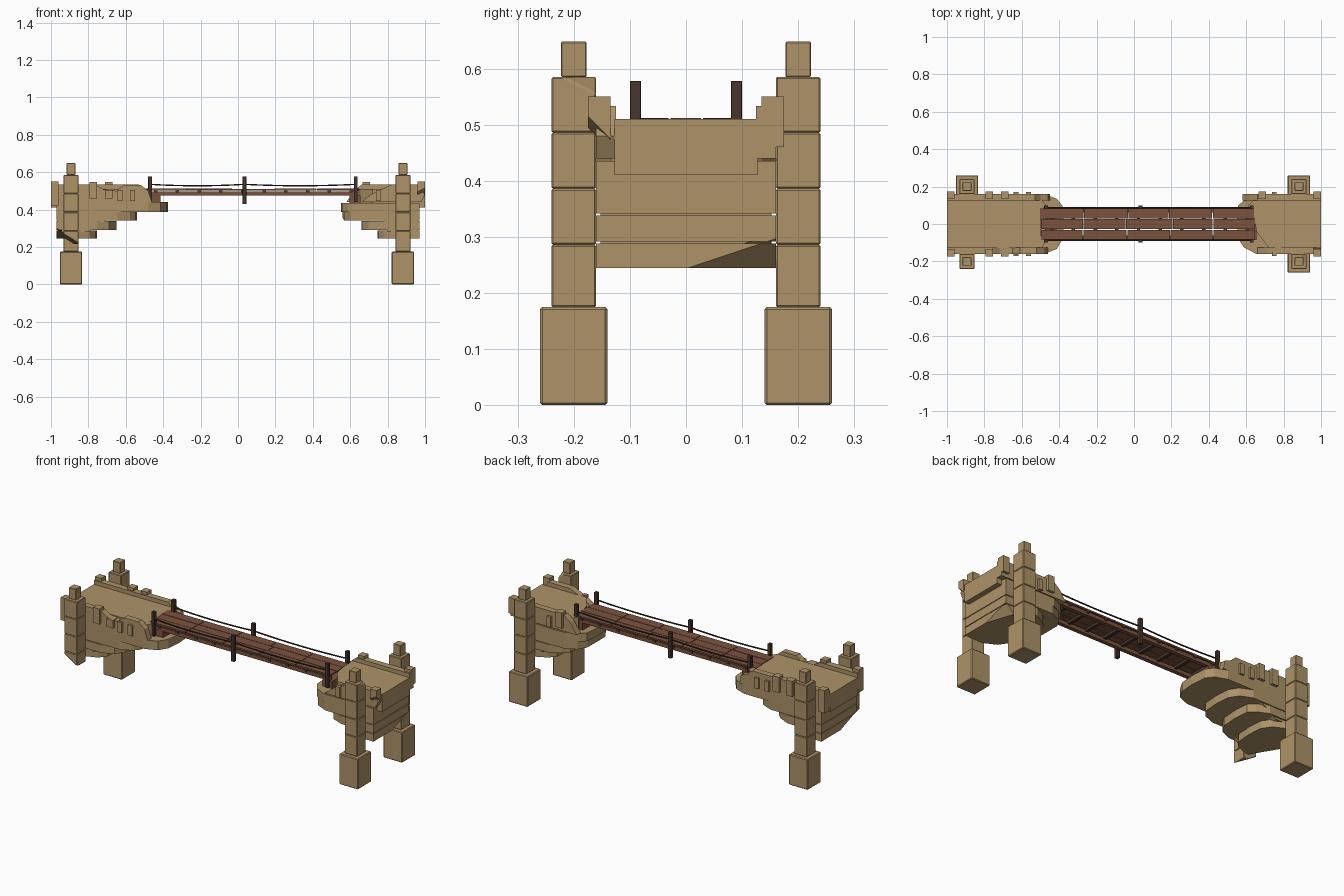
import bpy, bmesh, random
from mathutils import Vector

if "Cube" in bpy.data.objects:
    bpy.data.objects.remove(bpy.data.objects["Cube"])

random.seed(4)


def material(name, c):
    m = bpy.data.materials.new(name)
    m.diffuse_color = (*c, 1)
    m.use_nodes = True
    m.node_tree.nodes["Principled BSDF"].inputs["Base Color"].default_value = m.diffuse_color
    return m


STONE = material("sandstone", (0.42, 0.29, 0.14))
WOOD = material("plank_wood", (0.20, 0.085, 0.047))
DARK = material("dark_wood", (0.065, 0.035, 0.026))
ROPE = material("rope", (0.03, 0.022, 0.018))


def finish(name, bm, mat, bevel=0):
    bmesh.ops.recalc_face_normals(bm, faces=bm.faces)
    me = bpy.data.meshes.new(name)
    bm.to_mesh(me)
    bm.free()
    ob = bpy.data.objects.new(name, me)
    bpy.context.collection.objects.link(ob)
    me.materials.append(mat)
    if bevel:
        b = ob.modifiers.new("worn_edges", 'BEVEL')
        b.width, b.segments = bevel, 1
    return ob


def prism(name, pts, a, b, axis, mat, bevel=0):
    """Extrude an outline along z (xy outline) or y (xz outline)."""
    bm = bmesh.new()
    co = (lambda p, t: (p[0], p[1], t)) if axis == 'z' else (lambda p, t: (p[0], t, p[1]))
    f = bm.faces.new([bm.verts.new(co(p, a)) for p in pts])
    ext = bmesh.ops.extrude_face_region(bm, geom=[f])
    d = Vector((0, 0, b - a)) if axis == 'z' else Vector((0, b - a, 0))
    bmesh.ops.translate(bm, vec=d, verts=[v for v in ext['geom'] if isinstance(v, bmesh.types.BMVert)])
    return finish(name, bm, mat, bevel)


def box(name, x, y, z, mat, bevel=0):
    x = sorted(x)
    y = sorted(y)
    return prism(name, [(x[0], y[0]), (x[1], y[0]), (x[1], y[1]), (x[0], y[1])], z[0], z[1], 'z', mat, bevel)


def chip(ob, point, normal):
    """Break off the material on the normal side of a plane."""
    bm = bmesh.new()
    bm.from_mesh(ob.data)
    r = bmesh.ops.bisect_plane(bm, geom=bm.verts[:] + bm.edges[:] + bm.faces[:], plane_co=point,
                               plane_no=normal, clear_outer=True)
    edges = [e for e in r['geom_cut'] if isinstance(e, bmesh.types.BMEdge)]
    bmesh.ops.holes_fill(bm, edges=edges)
    bm.to_mesh(ob.data)
    bm.free()


def layer(name, s, xin, z0, z1, c, xout=0.97, w=0.16):
    """Stone course whose inner end is broken into a faceted point."""
    j = lambda: random.uniform(-0.012, 0.012)
    pts = [(xout, -w), (xout, w), (xin + 1.5 * c, w), (xin + 0.55 * c, w - 0.03 + j() / 2),
           (xin + 0.1 * c, w * 0.55 + j()), (xin, j()), (xin + 0.1 * c, -w * 0.55 + j()),
           (xin + 0.55 * c, -w + 0.03 + j() / 2), (xin + 1.5 * c, -w)]
    return prism(name, [(s * x, y) for x, y in pts], z0, z1, 'z', STONE)


# stepped masonry courses of the two bridge heads
courses = {-1: [(0.755, 0.245, 0.288), (0.65, 0.292, 0.338), (0.54, 0.342, 0.388), (0.375, 0.388, 0.44)],
           1: [(0.745, 0.245, 0.288), (0.66, 0.292, 0.338), (0.56, 0.342, 0.388), (0.55, 0.388, 0.435)]}
for s, rows in courses.items():
    side = "left" if s < 0 else "right"
    for i, (xin, z0, z1) in enumerate(rows):
        ob = layer(f"{side}_course_{i}", s, xin, z0, z1, 0.07)
        if s < 0:
            chip(ob, (-0.97, -0.16, 0.30), (-0.5, -0.3, -0.8))
        else:
            chip(ob, (0.97, 0.16, 0.297), (0.75, 0.25, -0.75))
            chip(ob, (0.55, 0, 0.37), (-0.75, 0, -0.5)) if i == 2 else None
    # recessed core closing the mortar gaps
    core = prism(f"{side}_core", [(s * 0.962, 0.28), (s * 0.962, 0.43), (s * (rows[3][0] + 0.2), 0.43), (s * 0.8, 0.28)],
                 -0.152, 0.152, 'y', STONE)
    chip(core, (s * 0.96, -s * -0.15, 0.305), (s * 0.6, s * 0.3, -0.75))

# walkway slabs
prism("left_walkway", [(-1, -0.127), (-0.49, -0.127), (-0.47, -0.09), (-0.5, -0.06), (-0.5, 0.07), (-0.47, 0.1),
                       (-0.49, 0.127), (-1, 0.127)], 0.41, 0.51, 'z', STONE)
prism("right_walkway", [(1, -0.127), (0.72, -0.127), (0.655, -0.04), (0.64, 0.05), (0.61, 0.1), (0.64, 0.127),
                        (1, 0.127)], 0.41, 0.51, 'z', STONE)

# low parapets, the front ones crumbled
walls = {"left_back": [(-1, 0.44), (-1, 0.533), (-0.53, 0.533), (-0.5, 0.505), (-0.46, 0.49), (-0.45, 0.44)],
         "left_front": [(-1, 0.44), (-1, 0.533), (-0.76, 0.533), (-0.72, 0.508), (-0.65, 0.5), (-0.61, 0.532),
                        (-0.52, 0.532), (-0.48, 0.5), (-0.46, 0.44)],
         "right_back": [(1, 0.44), (1, 0.533), (0.66, 0.533), (0.62, 0.5), (0.58, 0.44)],
         "right_front": [(0.98, 0.44), (1, 0.48), (0.96, 0.533), (0.82, 0.533), (0.77, 0.51), (0.71, 0.48), (0.66, 0.44)]}
for n, pts in walls.items():
    y = (0.125, 0.16) if "back" in n else (-0.16, -0.125)
    prism(n + "_parapet", pts, y[0], y[1], 'y', STONE)

# merlons and small corbel stones along the parapets
for s in (-1, 1):
    for t in (-1, 1):
        n = ("left" if s < 0 else "right") + ("_front" if t < 0 else "_back")
        y = (t * 0.135, t * 0.175)
        end = box(n + "_end_merlon", (s * 0.96, s), y, (0.42 if s < 0 else 0.46, 0.55), STONE)
        if s > 0 and t < 0:
            chip(end, (1, -0.15, 0.49), (0.3, -0.6, -0.6))
        for x in ((0.775, 0.69) if s < 0 else (0.685,)):
            if s > 0 and t < 0:
                continue
            box(n + "_merlon", (s * (x - 0.02), s * (x + 0.02)), y, (0.46, 0.548 if t > 0 or x > 0.7 else 0.505), STONE)
        for x in ((0.63, 0.565) if s < 0 else (0.75,)):
            box(n + "_corbel", (s * (x - 0.013), s * (x + 0.013)), (t * 0.15, t * 0.172), (0.445, 0.505), STONE)

# four corner pillars of stacked blocks on square footings
for s, cx in ((-1, -0.893), (1, 0.882)):
    for t in (-1, 1):
        n = ("left" if s < 0 else "right") + ("_front" if t < 0 else "_back")
        cy = t * 0.2
        cut = s < 0 and t < 0
        sq = lambda name, h, z0, z1, b: box(f"{n}_{name}", (cx - h, cx + h), (cy - h, cy + h), (z0, z1), STONE, b)
        if not cut:
            sq("footing", 0.06, 0.0, 0.175, 0.004)
        levels = [0.215 if cut else 0.175, 0.286, 0.386, 0.486, 0.585]
        for i, (a, b) in enumerate(zip(levels, levels[1:])):
            ob = sq(f"pillar_block_{i}", 0.04, a, b, 0.003)
            if cut and i == 0:
                chip(ob, (cx, cy, 0.235), (-0.5, -0.2, -0.8))
            if s > 0 and t < 0 and i == 3:
                chip(ob, (cx + 0.04, cy + 0.02, 0.565), (0.6, 0.35, 0.7))
        sq("pillar_cap", 0.023, 0.585, 0.648, 0.002)

# timber span: boards in three rows with staggered joints
cuts = [-0.5, -0.27, -0.04, 0.195, 0.43, 0.65]
for r in range(3):
    y = -0.086 + r * 0.058
    xs = [c + random.uniform(-0.012, 0.012) for c in cuts]
    for a, b in zip(xs, xs[1:]):
        box("deck_board", (a + 0.002, b - 0.002), (y, y + 0.055), (0.503, 0.511 + random.uniform(0, 0.001)), WOOD)

# cross joists, side beams, end supports
for i in range(10):
    x = -0.44 + i * 0.116
    box("joist", (x - 0.009, x + 0.009), (-0.088, 0.088), (0.488, 0.503), DARK)
for t in (-1, 1):
    box("side_beam", (-0.49, 0.64), (t * 0.062, t * 0.084), (0.475, 0.497), WOOD)
for x in (-0.445, 0.625):
    box("end_support", (x - 0.03, x + 0.03), (-0.085, 0.085), (0.435, 0.476), WOOD)

# railing posts and sagging ropes
posts = (-0.47, 0.035, 0.63)
for t in (-1, 1):
    for x in posts:
        box("rail_post", (x - 0.01, x + 0.01), (t * 0.08, t * 0.1), (0.43 if x == 0.035 else 0.44, 0.578), DARK, 0.001)
    cu = bpy.data.curves.new("hand_rope", 'CURVE')
    cu.dimensions = '3D'
    cu.bevel_depth, cu.bevel_resolution = 0.004, 1
    sp = cu.splines.new('POLY')
    pts = []
    for a, b in zip(posts, posts[1:]):
        for k in range(9):
            u = k / 8
            pts.append((a + (b - a) * u, t * 0.088, 0.535 - 0.02 * u * (1 - u) * 1.5, 1))
    sp.points.add(len(pts) - 1)
    for p, c in zip(sp.points, pts):
        p.co = c
    cu.use_fill_caps = True
    cu.materials.append(ROPE)
    bpy.context.collection.objects.link(bpy.data.objects.new("hand_rope", cu))
